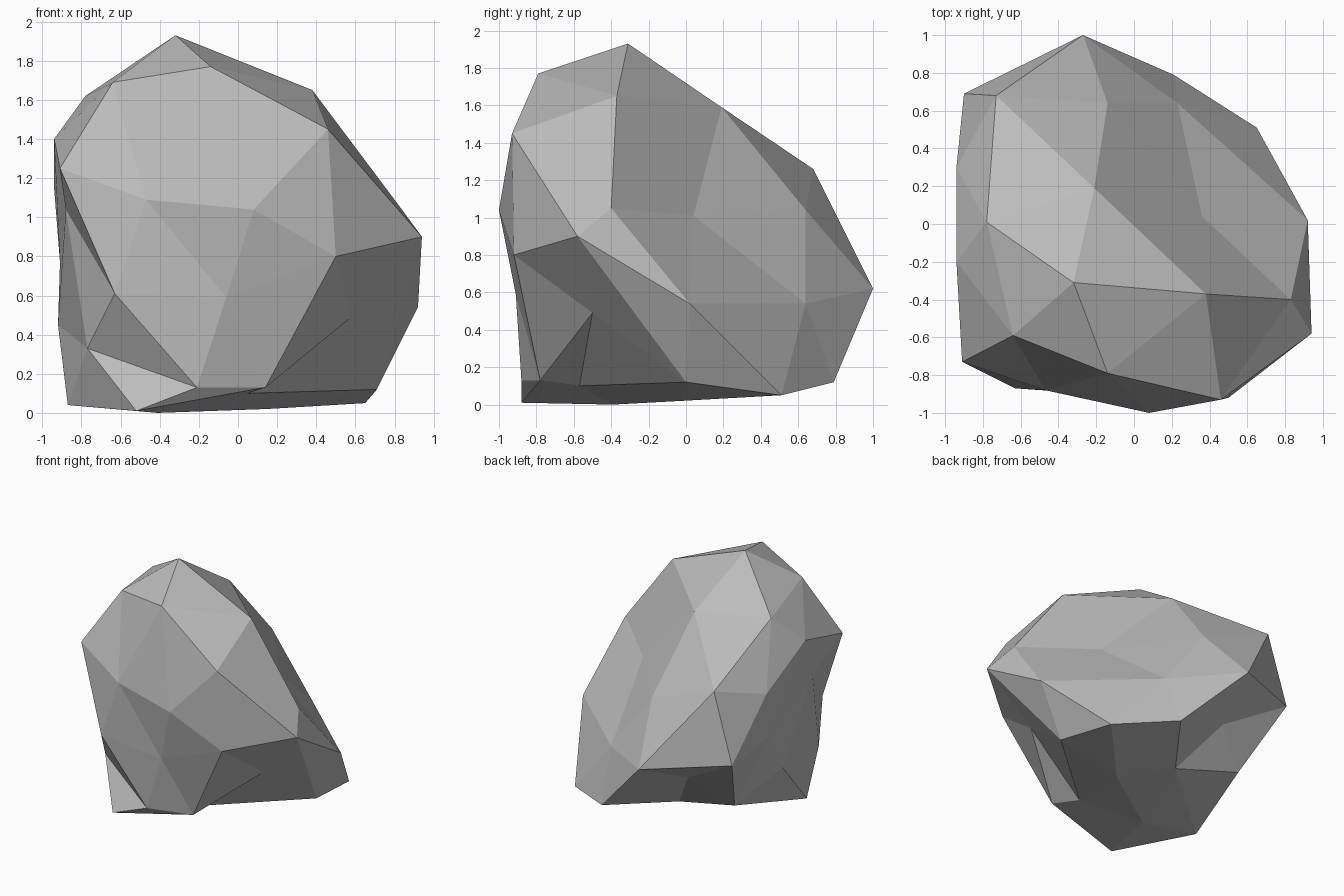
import bpy
import bmesh
from itertools import combinations
from mathutils import Vector

cube = bpy.data.objects.get("Cube")
if cube:
    bpy.data.objects.remove(cube, do_unlink=True)

CENTIMETRE = 0.01

# Twelve main corners of the boulder, a distorted icosahedron
corners = {
    "A": (-32, -31, 193), "B": (-91, -73, 125), "C": (-94, 30, 115),
    "D": (-14, 64, 104), "E": (83, -40, 105), "F": (8, -100, 104),
    "G": (65, 51, 5), "H": (58, -50, 49), "I": (-21, -88, 13),
    "J": (-92, 6, 45), "K": (-40, 55, 42), "L": (-41, -39, 0),
}

# Broken edges between the corners: crown and upper sides
upper_edges = {
    "AF": (-14, -79, 177), "AB": (-64, -59, 169), "AC": (-78, 1, 162),
    "AD": (-21, 19, 159), "AE": (38, -37, 165), "BC": (-94, -20, 140),
    "BF": (-47, -88, 109), "EF": (46, -93, 145), "DE": (36, 4, 101),
    "CD": (-73, 68, 126),
}

# Broken edges around the waist
waist_edges = {
    "BI": (-63, -87, 61), "BJ": (-88, -38, 104), "FH": (50, -92, 80),
    "FI": (-6, -91, 59), "EH": (94, -58, 90), "EG": (92, 2, 54),
    "DK": (-27, 100, 62), "DG": (23, 64, 54), "CK": (-90, 69, 70),
    "CJ": (-91, 20, 77),
}

# Broken edges of the undercut foot
foot_edges = {
    "HI": (14, -78, 13), "IJ": (-77, -62, 33), "IL": (-52, -88, 1),
    "GH": (71, 0, 12), "HL": (5, -57, 10), "GL": (15, -2, 2),
    "GK": (21, 79, 12), "JL": (-87, -32, 4), "JK": (-70, 37, 20),
    "KL": (-15, 30, 6),
}


def stone_material(name, linear_colour):
    material = bpy.data.materials.new(name)
    material.use_nodes = True
    material.diffuse_color = linear_colour
    shader = material.node_tree.nodes["Principled BSDF"]
    shader.inputs["Base Color"].default_value = linear_colour
    shader.inputs["Roughness"].default_value = 0.9
    return material


def build_boulder(name, material):
    middles = {**upper_edges, **waist_edges, **foot_edges}
    bm = bmesh.new()
    vert = {key: bm.verts.new(Vector(place) * CENTIMETRE)
            for key, place in {**corners, **middles}.items()}

    # Every closed ring of three edges is a big facet, split into four
    for a, b, c in combinations(sorted(corners), 3):
        if a + b in middles and b + c in middles and a + c in middles:
            ab, bc, ac = vert[a + b], vert[b + c], vert[a + c]
            bm.faces.new((vert[a], ab, ac))
            bm.faces.new((vert[b], bc, ab))
            bm.faces.new((vert[c], ac, bc))
            bm.faces.new((ab, bc, ac))

    bmesh.ops.recalc_face_normals(bm, faces=bm.faces[:])
    mesh = bpy.data.meshes.new(name)
    bm.to_mesh(mesh)
    bm.free()
    mesh.materials.append(material)
    boulder = bpy.data.objects.new(name, mesh)
    bpy.context.collection.objects.link(boulder)
    return boulder


grey_stone = stone_material("grey stone", (0.5, 0.5, 0.5, 1))
build_boulder("boulder", grey_stone)
